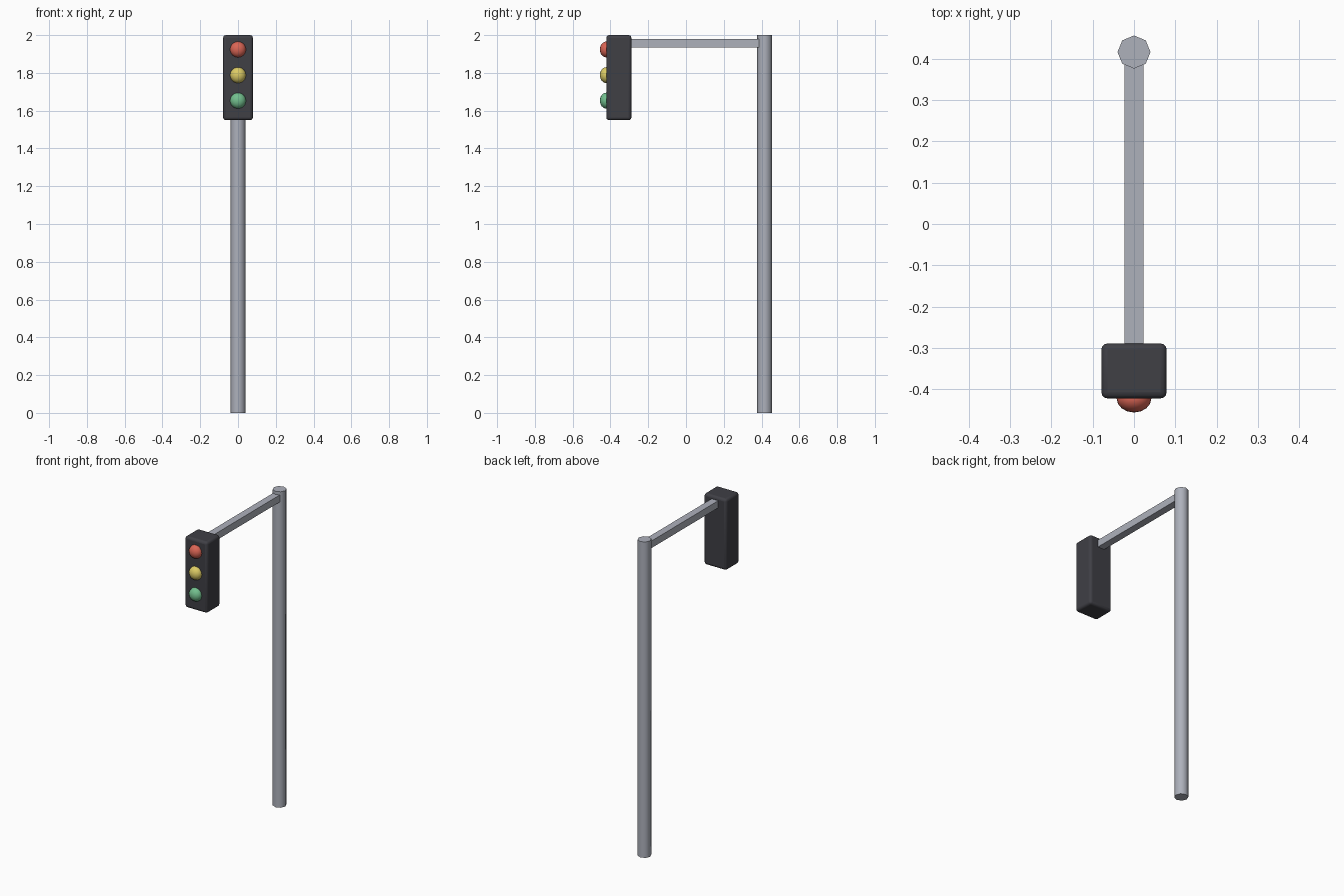
import bpy
from math import radians

if "Cube" in bpy.data.objects:
    bpy.data.objects.remove(bpy.data.objects["Cube"])


def material(name, rgb):
    m = bpy.data.materials.new(name)
    m.diffuse_color = (*rgb, 1)
    m.use_nodes = True
    m.node_tree.nodes["Principled BSDF"].inputs["Base Color"].default_value = m.diffuse_color
    return m


def finish(name, mat, angle=None):
    ob = bpy.context.object
    ob.name = name
    ob.data.materials.append(mat)
    bpy.ops.object.transform_apply(location=False, rotation=True, scale=True)
    if angle:
        bpy.ops.object.shade_smooth_by_angle(angle=radians(angle))
    return ob


def box(name, lo, hi, mat):
    bpy.ops.mesh.primitive_cube_add(
        size=1, location=[(a + b) / 2 for a, b in zip(lo, hi)])
    bpy.context.object.scale = [b - a for a, b in zip(lo, hi)]
    return finish(name, mat)


steel = material("steel", (0.42, 0.44, 0.5))
dark = material("dark_casing", (0.05, 0.05, 0.06))

# Eight-sided upright pole
bpy.ops.mesh.primitive_cylinder_add(vertices=8, radius=0.04, depth=2,
                                    location=(0, 0.416, 1))
finish("pole", steel, 50)

# Square arm from the pole to the lamp casing
box("arm", (-0.023, -0.30, 1.935), (0.023, 0.40, 1.98), steel)

# Rounded lamp casing
casing = box("casing", (-0.079, -0.422, 1.55), (0.079, -0.289, 2.0), dark)
bev = casing.modifiers.new("rounding", 'BEVEL')
bev.width = 0.015
bev.segments = 3
bpy.ops.object.shade_smooth_by_angle(angle=radians(50))

# Three flattened dome lenses on the front
for name, z, rgb in (("red_lens", 1.924, (0.7, 0.13, 0.09)),
                     ("yellow_lens", 1.788, (0.72, 0.6, 0.13)),
                     ("green_lens", 1.653, (0.17, 0.52, 0.27))):
    bpy.ops.mesh.primitive_uv_sphere_add(segments=16, ring_count=12, radius=1,
                                         location=(0, -0.422, z))
    bpy.context.object.scale = (0.042, 0.034, 0.042)
    finish(name, material(name, rgb), 50)
